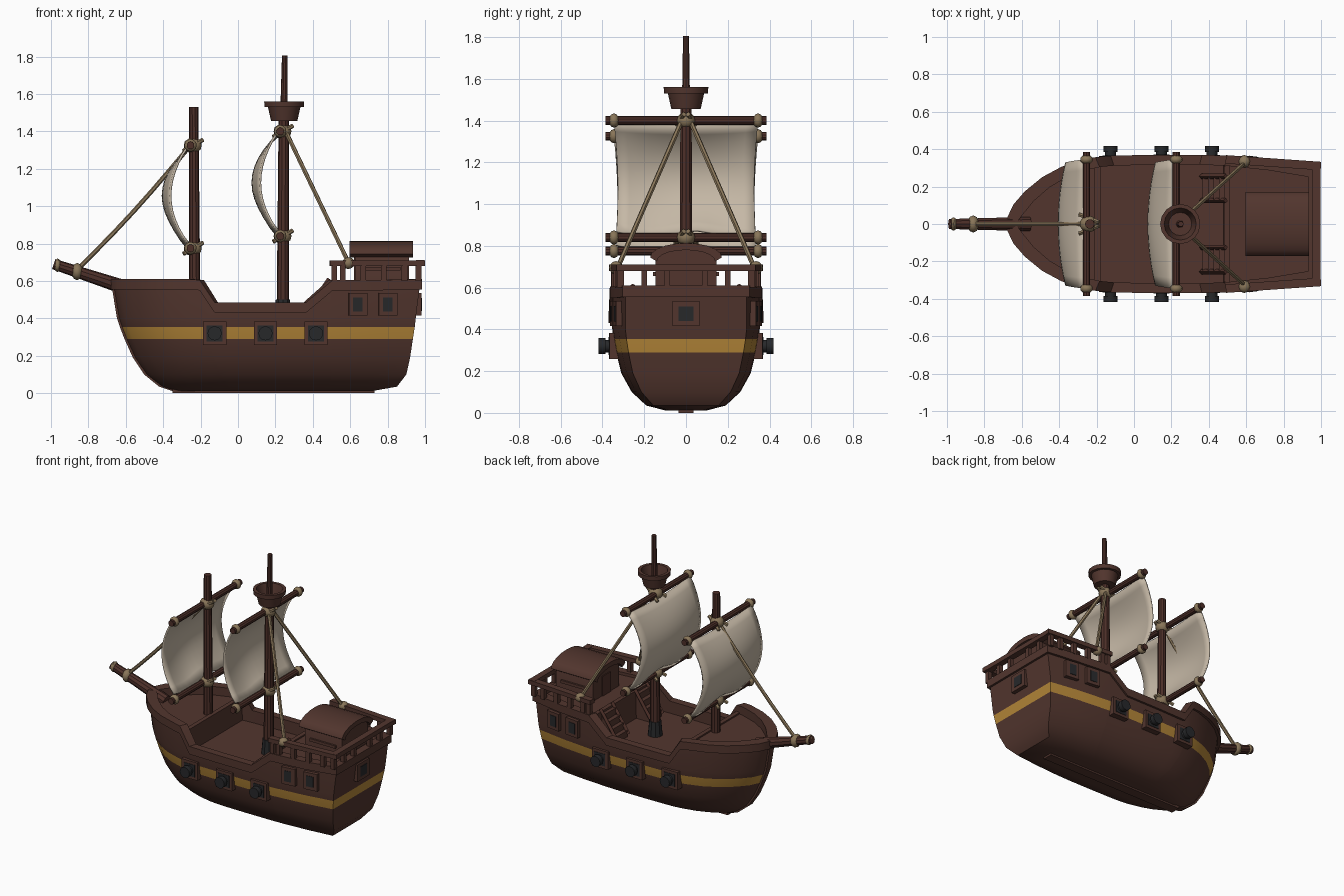
import bpy, bmesh, math
from mathutils import Vector, Matrix

if "Cube" in bpy.data.objects:
    bpy.data.objects.remove(bpy.data.objects["Cube"])


def material(name, rgb):
    m = bpy.data.materials.new(name)
    m.use_nodes = True
    m.diffuse_color = (*rgb, 1)
    m.node_tree.nodes["Principled BSDF"].inputs["Base Color"].default_value = (*rgb, 1)
    return m


WOOD = material("dark brown wood", (0.084, 0.036, 0.027))
SPAR = material("reddish spar wood", (0.075, 0.029, 0.022))
GOLD = material("gold stripe", (0.46, 0.24, 0.04))
CLOTH = material("sail cloth", (0.56, 0.48, 0.38))
ROPE = material("tan rope", (0.25, 0.18, 0.10))
METAL = material("dark metal", (0.02, 0.021, 0.023))
made = []


def finish(name, bm, *mats):
    bmesh.ops.recalc_face_normals(bm, faces=bm.faces[:])
    me = bpy.data.meshes.new(name)
    bm.to_mesh(me)
    bm.free()
    for m in mats:
        me.materials.append(m)
    ob = bpy.data.objects.new(name, me)
    bpy.context.scene.collection.objects.link(ob)
    made.append(ob)
    return ob


def box(name, c, size, mat=WOOD, rot=0):
    bm = bmesh.new()
    bmesh.ops.create_cube(bm, size=1, matrix=Matrix.Translation(c) @ Matrix.Rotation(rot, 4, 'Z')
                          @ Matrix.Diagonal((*size, 1)))
    return finish(name, bm, mat)


def rod(name, a, b, r1, r2=None, mat=SPAR, sides=10):
    a, b = Vector(a), Vector(b)
    bm = bmesh.new()
    rot = (b - a).to_track_quat('Z', 'Y').to_matrix().to_4x4()
    bmesh.ops.create_cone(bm, cap_ends=True, segments=sides, radius1=r1, radius2=r1 if r2 is None else r2,
                          depth=(b - a).length, matrix=Matrix.Translation((a + b) / 2) @ rot)
    return finish(name, bm, mat)


def knot(name, c, size):
    bm = bmesh.new()
    bmesh.ops.create_icosphere(bm, subdivisions=2, radius=1,
                               matrix=Matrix.Translation(c) @ Matrix.Diagonal((*size, 1)))
    return finish(name, bm, ROPE)


def prism(name, pts, axis, lo, hi, mat=WOOD):
    # extrude a 2D outline along x (pts are y, z) or along y (pts are x, z)
    bm = bmesh.new()
    place = (lambda p, d: (d, p[0], p[1])) if axis == 'x' else (lambda p, d: (p[0], d, p[1]))
    f = bm.faces.new([bm.verts.new(place(p, lo)) for p in pts])
    ext = bmesh.ops.extrude_face_region(bm, geom=[f])
    step = Vector(place((0, 0), hi - lo))
    bmesh.ops.translate(bm, vec=step, verts=[v for v in ext["geom"] if isinstance(v, bmesh.types.BMVert)])
    return finish(name, bm, mat)


# Hull: stations along the gunwale (x, half width, gunwale height, deck height)
STATIONS = [(-.665, .025, .61, .55), (-.63, .10, .61, .55), (-.57, .17, .61, .55), (-.48, .245, .61, .55),
            (-.38, .30, .61, .55), (-.26, .34, .61, .55), (-.2, .352, .605, .55), (-.195, .353, .6, .40),
            (-.12, .36, .485, .40), (.1, .365, .485, .40), (.36, .365, .485, .40), (.495, .36, .6, .40),
            (.5, .36, .605, .585), (.75, .335, .605, .585), (.97, .30, .61, .585)]
# Levels up the side (height, bow x, stern x, widest half width)
LEVELS = [(.012, -.34, .72, .10), (.035, -.41, .85, .19), (.10, -.49, .90, .26), (.19, -.55, .92, .31),
          (.29, -.595, .935, .335), (.355, -.62, .945, .347), (.40, -.635, .95, .353)]
BOW, STERN, WIDE = -.665, .97, .365


def section(x, w, g, d):
    t = (x - BOW) / (STERN - BOW)
    pts = [(LEVELS[0][1] + t * (LEVELS[0][2] - LEVELS[0][1]), 0, LEVELS[0][0])]
    for z, xb, xs, wide in LEVELS:
        pts.append((xb + t * (xs - xb), w * wide / WIDE, z))
    # trim band, cap, inner bulwark and deck: (height, outward offset)
    for z, o in [(g - .055, 0), (g - .055, .015), (g, .015), (g, -.038), (d, -.038)]:
        pts.append((x + o * (2 * t - 1), max(w + o - .01, .008), z))
    pts.append((pts[-1][0], 0, d))
    return pts


bm = bmesh.new()
rings = []
for s in STATIONS:
    half = section(*s)
    rings.append([[bm.verts.new((x, y * k, z)) for x, y, z in half] for k in (1, -1)])


def hull_face(j, verts):
    bm.faces.new(verts).material_index = 1 if j == 5 else 0


for j in range(len(rings[0][0]) - 1):
    for a, b in zip(rings, rings[1:]):
        for k in (0, 1):
            hull_face(j, (a[k][j], b[k][j], b[k][j + 1], a[k][j + 1]))
    for r in (rings[0], rings[-1]):
        hull_face(j, (r[0][j], r[0][j + 1], r[1][j + 1], r[1][j]))
bmesh.ops.remove_doubles(bm, verts=bm.verts[:], dist=.0005)
finish("hull", bm, WOOD, GOLD)

# Stem and keel following the bow profile
outer = [(xb - .012, z) for z, xb, xs, w in reversed(LEVELS)]
inner = [(xb + .05, z + .02) for z, xb, xs, w in LEVELS]
prism("stem", [(-.68, .6)] + outer + inner + [(-.61, .6)], 'y', -.025, .025)
box("keel", (.19, 0, .012), (1.08, .07, .024))
box("foredeck_beam", (-.195, 0, .545), (.03, .62, .03))
box("quarterdeck_beam", (.495, 0, .58), (.03, .62, .03))


def side_y(x):
    for a, b in zip(STATIONS, STATIONS[1:]):
        if a[0] <= x <= b[0]:
            return a[1] + (b[1] - a[1]) * (x - a[0]) / (b[0] - a[0])
    return STATIONS[-1][1]


for k, side in ((1, "left"), (-1, "right")):
    # Cannons in square ports
    for x in (-.125, .147, .417):
        y = side_y(x) * .94
        box("gun_port_" + side, (x, k * y, .32), (.125, .05, .125))
        box("gun_port_inset_" + side, (x, k * (y + .024), .32), (.085, .008, .085), METAL)
        rod("cannon_" + side, (x, k * .3, .32), (x, k * .41, .32), .03, mat=METAL, sides=12)
        rod("cannon_muzzle_" + side, (x, k * .385, .32), (x, k * .418, .32), .038, mat=METAL, sides=12)
    # Side windows
    for x in (.64, .80):
        y, turn = side_y(x) * .965, -k * .125
        box("window_frame_" + side, (x, k * y, .475), (.10, .05, .12), rot=turn)
        box("window_pane_" + side, (x, k * (y + .024), .475), (.05, .008, .075), METAL, turn)
    # Quarterdeck rail
    rail_y = lambda x: .345 - (x - .5) * .07
    box("side_rail_" + side, (.745, k * rail_y(.745), .695), (.51, .045, .03), rot=-k * .07)
    for x in (.515, .56, .67, .78, .89, .965):
        box("rail_post_" + side, (x, k * rail_y(x), .645), (.03, .03, .09))
    for y in (.09, .2):
        box("stern_post_" + side, (.965, k * y, .645), (.028, .028, .09))
    # Steps up to the quarterdeck
    for i in range(4):
        h = .045 * (i + 1)
        box("stair_" + side, (.38 + i * .03, k * .19, .40 + h / 2), (.03, .12, h))
    for y in (.125, .255):
        rod("stair_side_" + side, (.36, k * y, .42), (.49, k * y, .61), .014, sides=4)
box("stern_rail", (.975, 0, .695), (.045, .66, .032))
box("stern_window_frame", (.955, 0, .475), (.05, .13, .12))
box("stern_window_pane", (.979, 0, .475), (.008, .07, .07), METAL)

# Cabin with an arched roof
arch = lambda w, base, rise: [(w * math.cos(i * math.pi / 10), base + rise * math.sin(i * math.pi / 10))
                              for i in range(11)]
prism("cabin", [(-.145, .58), (.145, .58)] + arch(.145, .73, .05), 'x', .625, .915)
prism("cabin_roof", arch(.172, .745, .068) + arch(.14, .725, .055)[::-1], 'x', .595, .935)
box("cabin_door", (.623, 0, .655), (.008, .09, .14), SPAR)
for k in (1, -1):
    box("cabin_sill", (.77, k * .148, .665), (.2, .02, .02))

# Masts, bowsprit and crow's nest
rod("fore_mast", (-.232, 0, .5), (-.237, 0, 1.53), .031, .025)
rod("main_mast", (.24, 0, .38), (.245, 0, 1.47), .034, .028)
rod("main_topmast", (.245, 0, 1.44), (.25, 0, 1.805), .021, .015)
rod("main_mast_collar", (.24, 0, .39), (.24, 0, .5), .05, .04, METAL)
rod("bowsprit", (-.56, 0, .55), (-.985, 0, .69), .04, .028)
bm = bmesh.new()
profile = [(0, 1.455), (.07, 1.455), (.087, 1.53), (.105, 1.53), (.107, 1.56), (.086, 1.56), (.062, 1.475), (0, 1.475)]
chain = [bm.verts.new((r, 0, z)) for r, z in profile]
edges = [bm.edges.new(p) for p in zip(chain, chain[1:])]
bmesh.ops.spin(bm, geom=chain + edges, cent=(0, 0, 0), axis=(0, 0, 1), angle=2 * math.pi, steps=16)
bmesh.ops.remove_doubles(bm, verts=bm.verts[:], dist=.0005)
bmesh.ops.translate(bm, vec=(.247, 0, 0), verts=bm.verts[:])
finish("crows_nest", bm, WOOD)


def sail(name, x, top, bottom):
    n, bm = 12, bmesh.new()
    grid = []
    for i in range(n + 1):
        v = i / n
        row = []
        for j in range(n + 1):
            u = 2 * j / n - 1
            belly = math.sin(math.pi * v) ** .85 * (.095 + .04 * (1 - u * u))
            width = .345 - .012 * v - .012 * math.sin(math.pi * v)
            hem = .018 * math.sin(5 * u + 1) * v ** 4 - .02 * (1 - u * u) * (1 - v) ** 4
            row.append(bm.verts.new((x - .025 - belly, u * width, top + (bottom - top) * v + hem)))
        grid.append(row)
    for a, b in zip(grid, grid[1:]):
        for j in range(n):
            bm.faces.new((a[j], a[j + 1], b[j + 1], b[j]))
    ob = finish(name, bm, CLOTH)
    mod = ob.modifiers.new("thickness", 'SOLIDIFY')
    mod.thickness, mod.offset = .012, 0


# Yards, lashings and sails
for name, x, top, bottom in (("fore", -.242, 1.325, .775), ("main", .238, 1.4, .84)):
    for z in (top, bottom):
        rod(name + "_yard", (x - .012, -.385, z), (x - .012, .385, z), .021)
        knot(name + "_yard_lashing", (x, 0, z), (.05, .045, .042))
        for k in (1, -1):
            knot(name + "_yard_knot", (x - .012, k * .345, z), (.034, .026, .034))
            rod(name + "_yard_cross_lashing", (x - .05, k * .05, z - .03), (x + .055, k * .01, z + .03),
                .012, mat=ROPE, sides=6)
    sail(name + "_sail", x, top - .005, bottom + .015)


def rope(name, a, b, sag):
    a, b = Vector(a), Vector(b)
    pts = [a.lerp(b, i / 6) - Vector((0, 0, sag * math.sin(math.pi * i / 6))) for i in range(7)]
    for p, q in zip(pts, pts[1:]):
        rod(name, p, q + (q - p) * .03, .012, mat=ROPE, sides=6)


# Stays and their tied ends
rope("fore_stay", (-.25, 0, 1.33), (-.86, 0, .66), .02)
knot("bowsprit_lashing", (-.86, 0, .65), (.032, .046, .046))
knot("bowsprit_end_lashing", (-.965, 0, .684), (.02, .036, .036))
for k in (1, -1):
    rope("main_stay", (.255, k * .02, 1.4), (.59, k * .325, .70), 0)
    knot("rail_knot", (.59, k * .335, .695), (.034, .034, .032))

bpy.ops.object.select_all(action='DESELECT')
for ob in made:
    ob.select_set(True)
bpy.context.view_layer.objects.active = made[0]
bpy.ops.object.shade_smooth_by_angle(angle=math.radians(35))
